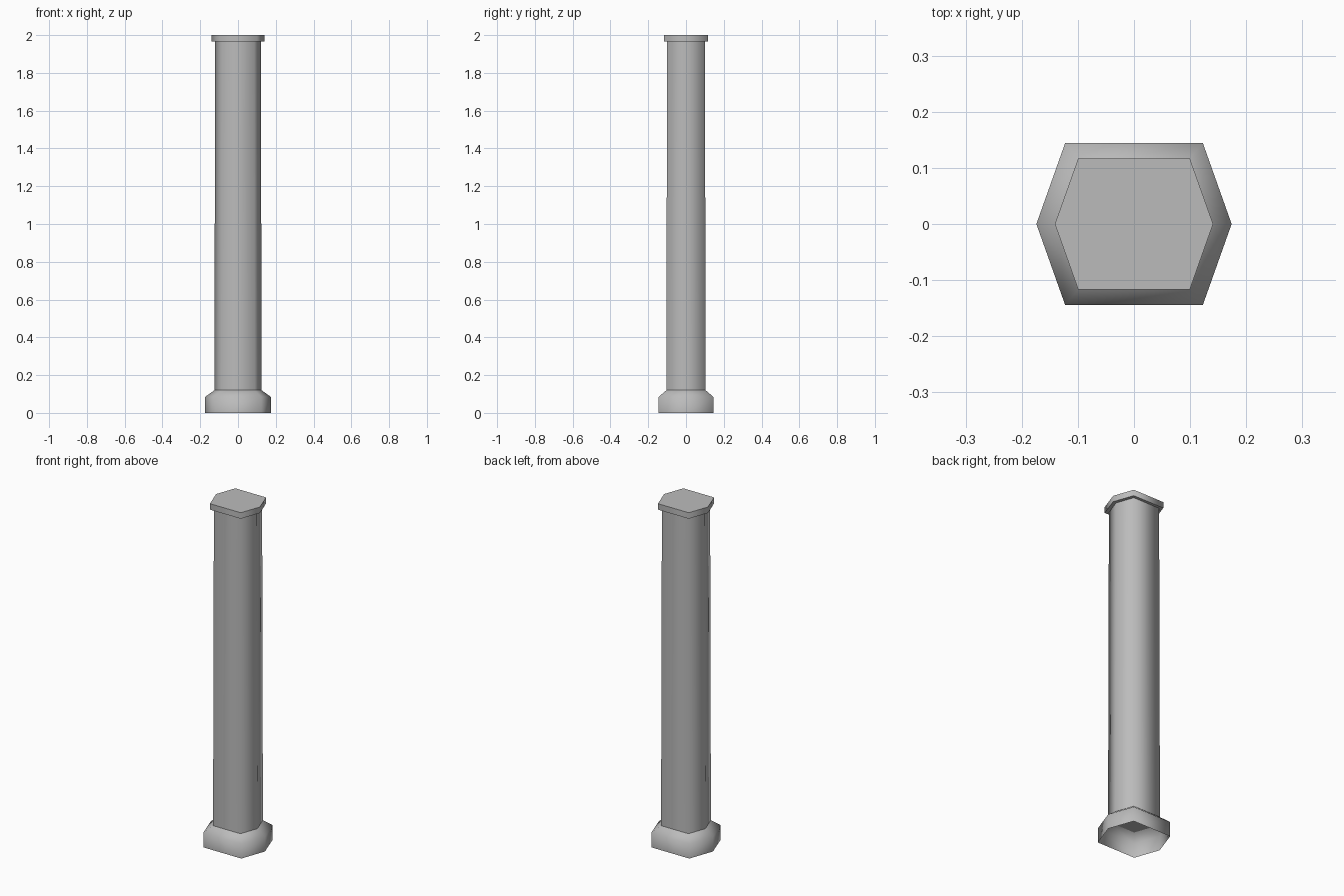
import bpy
import bmesh

cube = bpy.data.objects.get("Cube")
if cube:
    bpy.data.objects.remove(cube, do_unlink=True)

stone = bpy.data.materials.new("grey stone")
stone.use_nodes = True
stone.diffuse_color = (0.5, 0.5, 0.5, 1)
stone.node_tree.nodes["Principled BSDF"].inputs["Base Color"].default_value = stone.diffuse_color


def hexagon(bm, width, z):
    """Ring of a stretched hexagon, pointed along x; width is its half length."""
    corner, depth = 0.705 * width, 0.83 * width
    outline = [(width, 0), (corner, depth), (-corner, depth),
               (-width, 0), (-corner, -depth), (corner, -depth)]
    return [bm.verts.new((x, y, z)) for x, y in outline]


def hex_part(name, profile, cap_bottom=True, cap_top=True):
    """Loft hexagons through (half length, height) pairs, smooth sides, flat ends."""
    bm = bmesh.new()
    rings = [hexagon(bm, width, z) for width, z in profile]
    for low, high in zip(rings, rings[1:]):
        for i in range(6):
            j = (i + 1) % 6
            bm.faces.new((low[i], low[j], high[j], high[i])).smooth = True
    if cap_bottom:
        bm.faces.new(rings[0][::-1])
    if cap_top:
        bm.faces.new(rings[-1])
    # Keep the rims of the flat ends crisp
    for face in bm.faces:
        if not face.smooth:
            for edge in face.edges:
                edge.smooth = False
    mesh = bpy.data.meshes.new(name)
    bm.to_mesh(mesh)
    bm.free()
    mesh.materials.append(stone)
    obj = bpy.data.objects.new(name, mesh)
    bpy.context.collection.objects.link(obj)
    return obj


# Hollow foot, open underneath, with a sloped shoulder
hex_part("column_base", [(0.174, 0), (0.174, 0.085), (0.125, 0.12)],
         cap_bottom=False, cap_top=False)
# Slightly tapered shaft
hex_part("column_shaft", [(0.125, 0.12), (0.121, 1.965)], cap_top=False)
# Flat slab on top
hex_part("column_cap", [(0.141, 1.965), (0.141, 2.0)])
